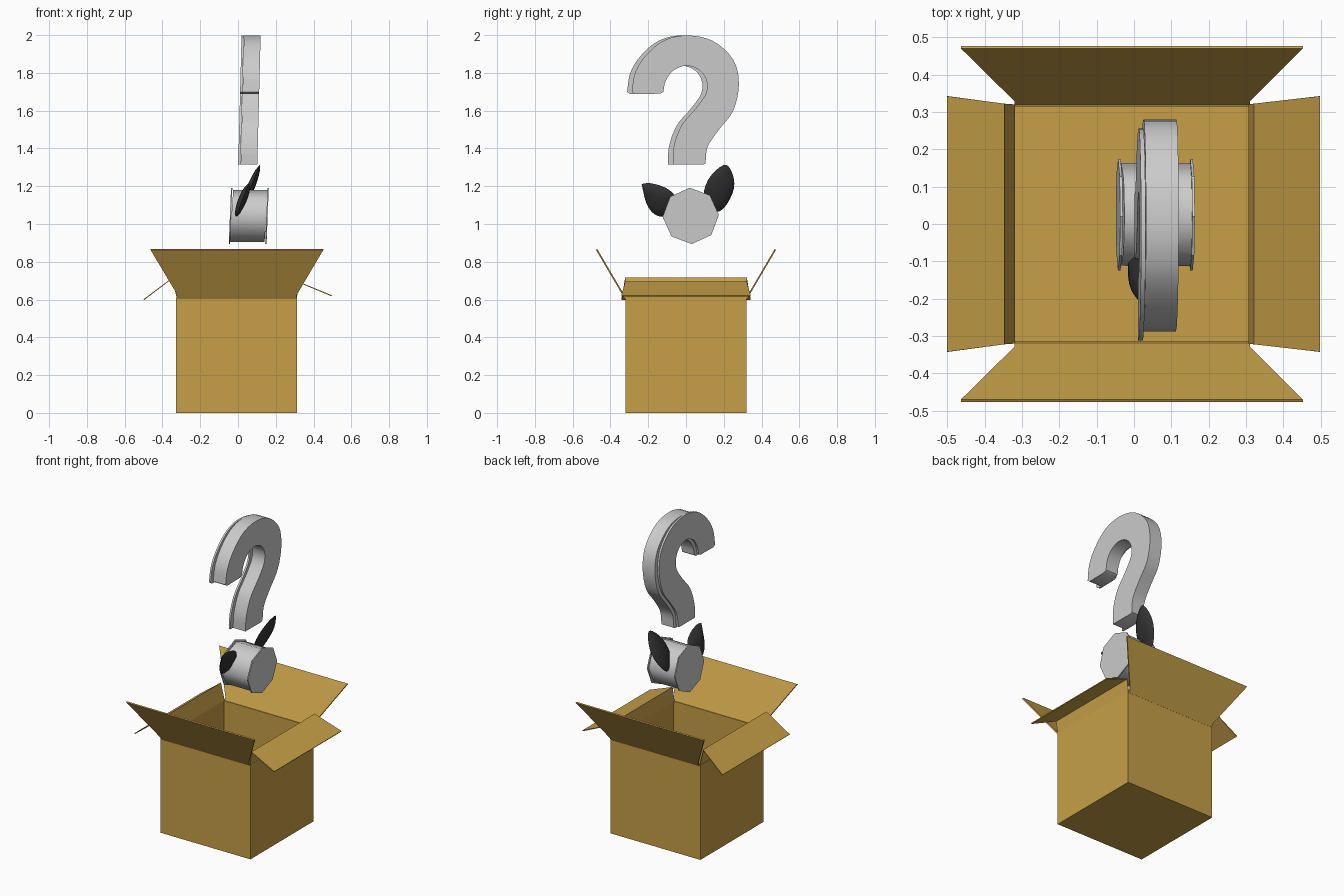
import bpy, bmesh, math
from mathutils import Vector

if "Cube" in bpy.data.objects:
    bpy.data.objects.remove(bpy.data.objects["Cube"])


def material(name, rgb):
    m = bpy.data.materials.new(name)
    m.diffuse_color = (*rgb, 1)
    m.use_nodes = True
    m.node_tree.nodes["Principled BSDF"].inputs["Base Color"].default_value = m.diffuse_color
    return m


CARD = material("cardboard", (0.57, 0.35, 0.065))
DARK = material("dark_ear", (0.035, 0.035, 0.035))


def make(name, verts, faces, mat=None, smooth=None, thick=None, offset=0):
    bm = bmesh.new()
    vs = [bm.verts.new(v) for v in verts]
    for f in faces:
        bm.faces.new([vs[i] for i in f])
    bmesh.ops.recalc_face_normals(bm, faces=bm.faces)
    mesh = bpy.data.meshes.new(name)
    bm.to_mesh(mesh)
    bm.free()
    ob = bpy.data.objects.new(name, mesh)
    bpy.context.collection.objects.link(ob)
    if mat:
        mesh.materials.append(mat)
    if thick:
        mod = ob.modifiers.new("thickness", 'SOLIDIFY')
        mod.thickness, mod.offset = thick, offset
    if smooth:
        bpy.ops.object.select_all(action='DESELECT')
        ob.select_set(True)
        bpy.context.view_layer.objects.active = ob
        bpy.ops.object.shade_smooth_by_angle(angle=math.radians(smooth))
    return ob


def prism(name, outline, x0, x1, tilt, z0, smooth=None):
    """Extrude a (y, z) outline along x, leaning with height."""
    n = len(outline)
    verts = [(x + tilt * (z - z0), y, z) for x in (x0, x1) for y, z in outline]
    faces = [list(range(n)), list(range(n, 2 * n))]
    faces += [(i, (i + 1) % n, n + (i + 1) % n, n + i) for i in range(n)]
    return make(name, verts, faces, smooth=smooth)


def spline(pts, steps=4):
    """Smooth curve through the points."""
    p = [Vector(q) for q in pts]
    p = [2 * p[0] - p[1]] + p + [2 * p[-1] - p[-2]]
    out = []
    for i in range(1, len(p) - 2):
        a, b, c, d = p[i - 1:i + 3]
        for s in range(steps):
            t = s / steps
            out.append(0.5 * (2 * b + (c - a) * t + (2 * a - 5 * b + 4 * c - d) * t * t
                              + (3 * b - a - 3 * c + d) * t ** 3))
    out.append(p[-2])
    return [tuple(v) for v in out]


# open box
x0, x1, w, h = -0.327, 0.313, 0.32, 0.61
corners = [(x0, -w), (x1, -w), (x1, w), (x0, w)]
verts = [(x, y, z) for z in (0, h) for x, y in corners]
faces = [(0, 1, 2, 3)] + [(i, (i + 1) % 4, 4 + (i + 1) % 4, 4 + i) for i in range(4)]
box = make("box", verts, faces, CARD)
mod = box.modifiers.new("walls", 'SOLIDIFY')
mod.thickness, mod.offset = 0.008, -1

# front and back flaps, flaring up and out
for name, s in (("front_flap", -1), ("back_flap", 1)):
    rows = [(-0.32, 0.31, 0.32, 0.605), (-0.32, 0.31, 0.332, 0.625), (-0.463, 0.452, 0.473, 0.865)]
    verts = [v for a, b, y, z in rows for v in ((a, s * y, z), (b, s * y, z))]
    make(name, verts, [(0, 1, 3, 2), (2, 3, 5, 4)], CARD, thick=0.008)

# side flaps, rising and then folded down
for name, rows in (("left_flap", [(-0.322, 0.61, 0.32), (-0.348, 0.713, 0.322), (-0.498, 0.6, 0.342)]),
                   ("right_flap", [(0.309, 0.61, 0.32), (0.322, 0.692, 0.322), (0.496, 0.62, 0.342)])):
    verts = [v for x, z, y in rows for v in ((x, -y, z), (x, y, z))]
    make(name, verts, [(0, 1, 3, 2), (2, 3, 5, 4)], CARD, thick=0.006)

# question mark: thick body with a thin offset backing
outer = [(-0.287, 1.70), (-0.27, 1.80), (-0.215, 1.89), (-0.12, 1.97), (0, 1.998), (0.14, 1.97),
         (0.25, 1.87), (0.28, 1.74), (0.25, 1.60), (0.175, 1.50), (0.115, 1.41), (0.103, 1.32)]
inner = [(-0.07, 1.315), (-0.065, 1.41), (-0.025, 1.52), (0.05, 1.61), (0.105, 1.69), (0.108, 1.76),
         (0.07, 1.815), (0, 1.838), (-0.07, 1.81), (-0.108, 1.755), (-0.12, 1.70)]
mark = spline(outer) + [(0.09, 1.314)] + spline(inner) + [(-0.135, 1.69), (-0.27, 1.688)]
prism("mark_body", mark, 0.014, 0.102, 0.026, 1.31, 40)
prism("mark_backing", [(y - 0.025, z) for y, z in mark], 0.001, 0.013, 0.026, 1.31, 40)


# dot: smooth drum with thin eight-sided end caps
def octagon(r, cy=0.025, cz=1.043):
    a = [math.radians(92 + 45 * i) for i in range(8)]
    return [(cy + r * math.cos(t), cz + r * math.sin(t)) for t in a]


prism("dot_body", octagon(0.138), -0.035, 0.15, 0.07, 1.04, 60)
prism("dot_left_cap", octagon(0.149), -0.043, -0.036, 0.04, 1.04)
prism("dot_right_cap", octagon(0.149), 0.15, 0.157, 0.04, 1.04)


# ears: domed leaves either side of the dot
def ear(name, outline, x, slope, bulge):
    pts = spline(outline + [outline[0]], 3)[:-1]
    n = len(pts)
    cy, cz = sum(p[0] for p in pts) / n, sum(p[1] for p in pts) / n
    verts, faces = [], []
    levels = [(0.15, 1), (0.5, 0.85), (0.8, 0.55), (1, 0), (0.8, -0.55), (0.5, -0.85), (0.15, -1)]
    for k, b in levels:
        for y, z in pts:
            y, z = cy + k * (y - cy), cz + k * (z - cz)
            verts.append((x + slope * (z - cz) + bulge * b, y, z))
    for j in range(len(levels) - 1):
        for i in range(n):
            i2 = (i + 1) % n
            faces.append((j * n + i, j * n + i2, (j + 1) * n + i2, (j + 1) * n + i))
    m = (len(levels) - 1) * n
    faces += [list(range(n)), list(range(m, m + n))]
    make(name, verts, faces, DARK, smooth=80)


ear("right_ear", [(0.135, 1.07), (0.095, 1.15), (0.115, 1.23), (0.165, 1.29), (0.215, 1.313), (0.248, 1.26),
                  (0.254, 1.19), (0.22, 1.11), (0.175, 1.066)], 0.065, 0.4, 0.022)
ear("left_ear", [(-0.235, 1.212), (-0.19, 1.216), (-0.115, 1.195), (-0.06, 1.15), (-0.075, 1.08), (-0.10, 1.04),
                 (-0.165, 1.05), (-0.21, 1.11)], 0.025, 0.38, 0.024)
